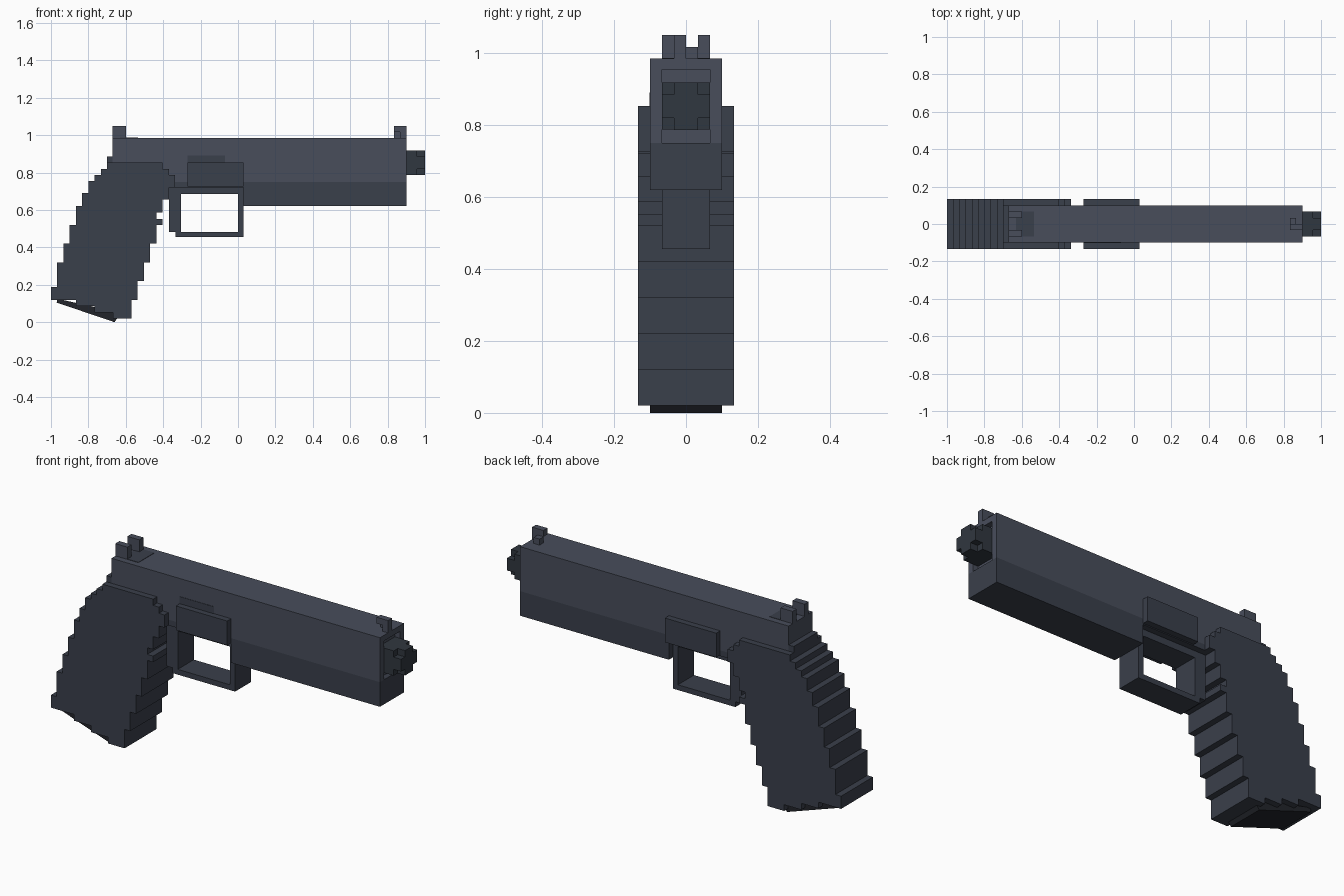
import bpy, bmesh

if "Cube" in bpy.data.objects:
    bpy.data.objects.remove(bpy.data.objects["Cube"])


def material(name, rgb):
    m = bpy.data.materials.new(name)
    m.diffuse_color = (*rgb, 1)
    m.use_nodes = True
    m.node_tree.nodes["Principled BSDF"].inputs["Base Color"].default_value = m.diffuse_color
    return m


SLIDE = material("slide_grey", (0.065, 0.075, 0.105))
FRAME = material("frame_grey", (0.042, 0.05, 0.07))
DARK = material("dark_steel", (0.03, 0.038, 0.05))
BLACK = material("black", (0.016, 0.018, 0.024))


def finish(name, bm, mat):
    bmesh.ops.recalc_face_normals(bm, faces=bm.faces)
    me = bpy.data.meshes.new(name)
    bm.to_mesh(me)
    bm.free()
    me.materials.append(mat)
    ob = bpy.data.objects.new(name, me)
    bpy.context.collection.objects.link(ob)
    return ob


def extrude(name, points, axis, lo, hi, mat):
    """Extrude an (x, z) profile along y, or a (y, z) profile along x."""
    bm = bmesh.new()
    place = (lambda a, b, t: (a, t, b)) if axis == "y" else (lambda a, b, t: (t, a, b))
    face = bm.faces.new([bm.verts.new(place(a, b, lo)) for a, b in points])
    ext = bmesh.ops.extrude_face_region(bm, geom=[face])
    move = (0, hi - lo, 0) if axis == "y" else (hi - lo, 0, 0)
    bmesh.ops.translate(bm, vec=move, verts=[g for g in ext["geom"] if isinstance(g, bmesh.types.BMVert)])
    return finish(name, bm, mat)


def box(name, x, y, z, mat):
    pts = [(x[0], z[0]), (x[1], z[0]), (x[1], z[1]), (x[0], z[1])]
    return extrude(name, pts, "y", y[0], y[1], mat)


def sym(w):
    return (-w, w)


# Slide with a recessed muzzle end
box("slide", (-0.67, 0.87), sym(0.1), (0.75, 0.985), SLIDE)
extrude("slide_front_rim",
        [(-0.1, 0.75), (-0.067, 0.75), (-0.067, 0.955), (0.067, 0.955),
         (0.067, 0.75), (0.1, 0.75), (0.1, 0.985), (-0.1, 0.985)],
        "x", 0.87, 0.9, SLIDE)
box("slide_top_patch", (-0.63, -0.535), sym(0.067), (0.98, 0.987), FRAME)
box("ejection_patch", (-0.27, -0.07), (-0.102, -0.09), (0.85, 0.89), FRAME)

# Barrel: square block ending in a plus-shaped tip
box("barrel", (0.86, 0.957), sym(0.067), (0.787, 0.918), DARK)
a, b, zc = 0.067, 0.033, 0.8525
extrude("barrel_tip",
        [(y, zc + z * 0.98) for y, z in
         [(-b, -a), (b, -a), (b, -b), (a, -b), (a, b), (b, b),
          (b, a), (-b, a), (-b, b), (-a, b), (-a, -b), (-b, -b)]],
        "x", 0.957, 1.0, DARK)

# Sights
for side, s in (("right", -1), ("left", 1)):
    box("rear_sight_" + side, (-0.67, -0.6), sorted((s * 0.033, s * 0.067)), (0.985, 1.05), SLIDE)
extrude("front_sight",
        [(0.867, 0.985), (0.9, 0.985), (0.9, 1.05), (0.833, 1.05), (0.833, 1.017), (0.867, 1.017)],
        "y", -0.033, 0.0, SLIDE)
box("front_sight_foot", (0.833, 0.867), (0.0, 0.033), (0.985, 1.017), SLIDE)

# Frame under the slide
box("frame_front", (0.03, 0.9), sym(0.1), (0.62, 0.75), FRAME)
box("frame_rear", (-0.67, 0.03), sym(0.1), (0.72, 0.75), FRAME)
box("frame_tang", (-0.7, -0.67), sym(0.1), (0.82, 0.885), FRAME)
box("trigger_housing", (-0.27, 0.03), sym(0.133), (0.725, 0.853), FRAME)

# Trigger guard
box("guard_top", (-0.37, 0.03), sym(0.067), (0.685, 0.725), FRAME)
box("guard_front", (0.0, 0.03), sym(0.067), (0.455, 0.685), FRAME)
box("guard_bottom", (-0.335, 0.0), sym(0.067), (0.455, 0.483), FRAME)
box("guard_rear", (-0.37, -0.305), sym(0.067), (0.483, 0.685), FRAME)


# Stepped grip: each pair is (x of the step, z of its upper end)
front_steps = [(-0.57, 0.12), (-0.537, 0.22), (-0.503, 0.32), (-0.47, 0.42), (-0.437, 0.52),
               (-0.403, 0.552), (-0.437, 0.587), (-0.403, 0.655), (-0.37, 0.72),
               (-0.337, 0.787), (-0.37, 0.82), (-0.403, 0.853)]
back_steps = [(-1.0, 0.187), (-0.967, 0.32), (-0.933, 0.42), (-0.9, 0.52), (-0.867, 0.62),
              (-0.833, 0.69), (-0.8, 0.755), (-0.767, 0.787), (-0.733, 0.82), (-0.7, 0.853)]


def stairs(steps, z):
    out = []
    for x, top in steps:
        out += [(x, z), (x, top)]
        z = top
    return out


bottom = [(-0.867, 0.12), (-0.867, 0.087), (-0.767, 0.087), (-0.767, 0.053), (-0.667, 0.053), (-0.667, 0.02)]
grip = bottom + stairs(front_steps, 0.02) + stairs(back_steps, 0.12)[::-1]
extrude("grip", grip, "y", -0.133, 0.133, FRAME)

# Sloped magazine base
extrude("magazine_base", [(-0.97, 0.105), (-0.66, 0.0), (-0.64, 0.03), (-0.67, 0.06), (-0.965, 0.125)],
        "y", -0.1, 0.1, BLACK)
